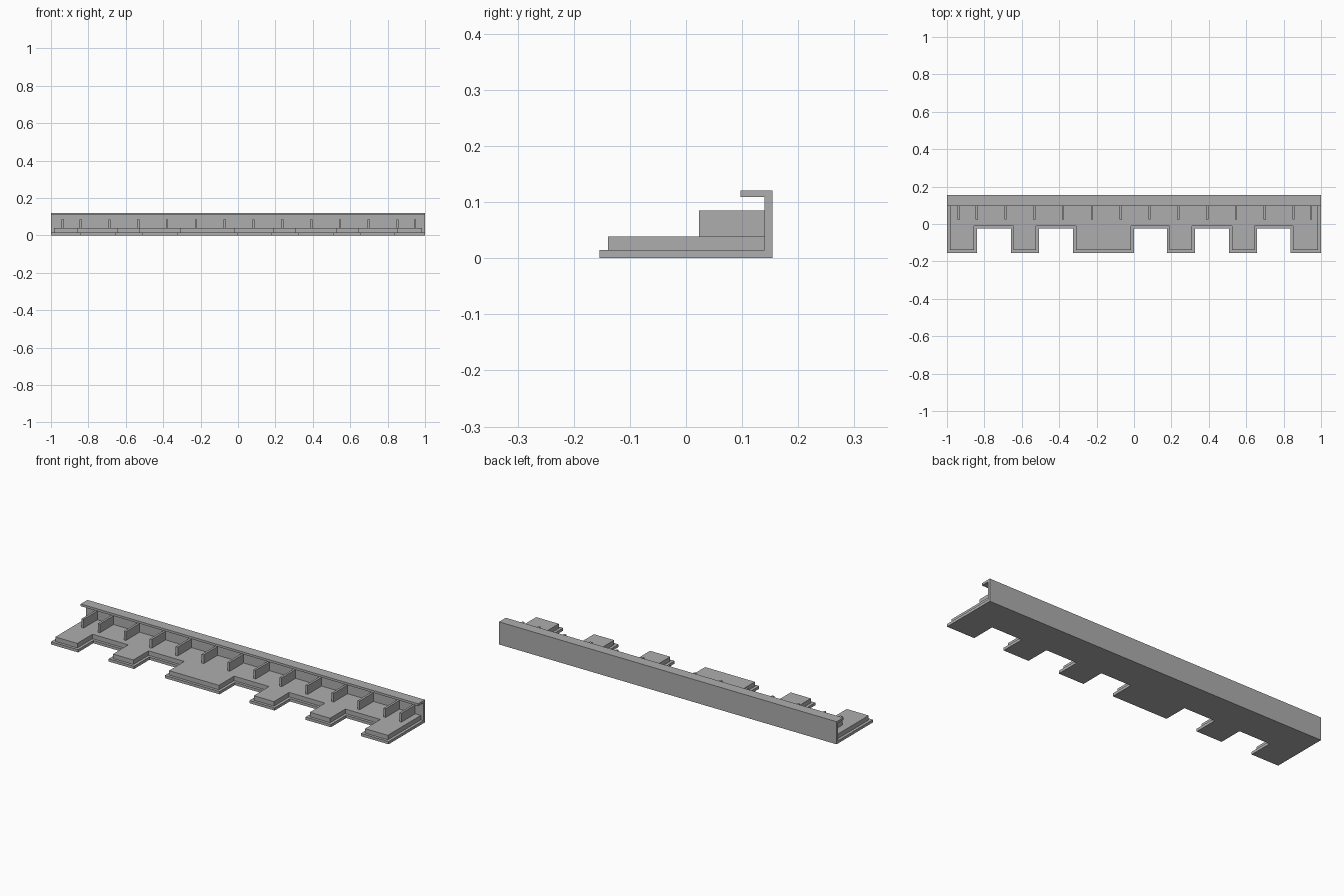
import bpy
import bmesh
from mathutils import Vector

cube = bpy.data.objects.get("Cube")
if cube:
    bpy.data.objects.remove(cube)

grey = bpy.data.materials.new("plain grey")
grey.use_nodes = True
colour = (0.42, 0.42, 0.42, 1)
grey.diffuse_color = colour
grey.node_tree.nodes["Principled BSDF"].inputs["Base Color"].default_value = colour

BACK = 0.154          # rear face of the wall
WALL_FRONT = 0.14     # front face of the wall
BASE_TOP = 0.0145
TIER_TOP = 0.0385
STEP = 0.015          # inset of the upper tier
TEETH = [(-1, -0.84), (-0.658, -0.508), (-0.326, -0.001),
         (0.176, 0.325), (0.508, 0.658), (0.836, 1)]


def extrude_outline(name, points, direction):
    """Make a solid by sweeping a closed outline along a direction."""
    bm = bmesh.new()
    face = bm.faces.new([bm.verts.new(p) for p in points])
    swept = bmesh.ops.extrude_face_region(bm, geom=[face])["geom"]
    verts = [v for v in swept if isinstance(v, bmesh.types.BMVert)]
    bmesh.ops.translate(bm, verts=verts, vec=Vector(direction))
    bmesh.ops.recalc_face_normals(bm, faces=bm.faces)
    mesh = bpy.data.meshes.new(name)
    bm.to_mesh(mesh)
    bm.free()
    mesh.materials.append(grey)
    obj = bpy.data.objects.new(name, mesh)
    bpy.context.collection.objects.link(obj)
    return obj


def toothed_plate(name, inset, back, bottom, top):
    """Plate whose front edge is cut into teeth, shrunk by the inset."""
    front, notch = -BACK + inset, -0.025 + inset
    outline = []
    for left, right in TEETH:
        a, b = left + inset, right - inset
        outline += [(a, notch), (a, front), (b, front), (b, notch)]
    # the outer sides run straight to the back edge
    outline[0] = (outline[0][0], back)
    outline[-1] = (outline[-1][0], back)
    extrude_outline(name, [(x, y, bottom) for x, y in outline], (0, 0, top - bottom))


# Stepped floor
toothed_plate("base_plate", 0, WALL_FRONT, 0, BASE_TOP)
toothed_plate("upper_tier", STEP, WALL_FRONT, BASE_TOP, TIER_TOP)

# Back wall with its overhanging lip
wall = [(BACK, 0), (BACK, 0.121), (0.097, 0.121), (0.097, 0.109),
        (WALL_FRONT, 0.109), (WALL_FRONT, 0)]
extrude_outline("back_wall", [(-1, y, z) for y, z in wall], (2, 0, 0))

# Evenly spaced ribs, plus one near each end
RIB = 0.012
rib_positions = [-0.937] + [-0.841 + 0.154 * i for i in range(12)] + [0.946]
for i, x in enumerate(rib_positions):
    side = [(0.023, TIER_TOP), (WALL_FRONT, TIER_TOP),
            (WALL_FRONT, 0.0855), (0.023, 0.0855)]
    extrude_outline(f"rib_{i + 1}", [(x - RIB / 2, y, z) for y, z in side], (RIB, 0, 0))
